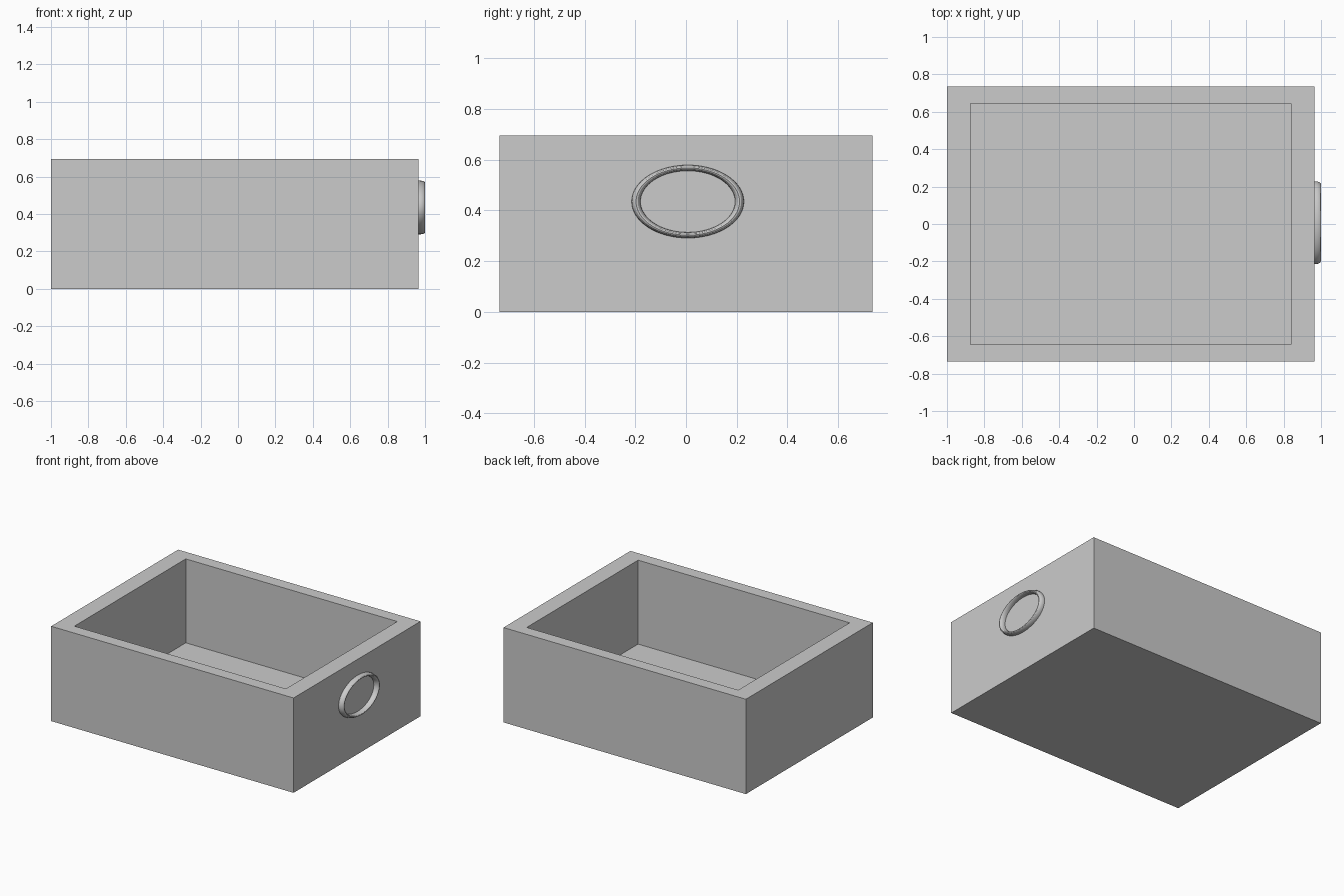
import bpy, bmesh
from mathutils import Matrix, Vector

if "Cube" in bpy.data.objects:
    bpy.data.objects.remove(bpy.data.objects["Cube"])

# Open box: solid block whose top face is inset and pushed down to the floor
X0, X1, HY, H = -1.0, 0.965, 0.735, 0.695
IX0, IX1, IY, FLOOR = -0.875, 0.84, 0.645, 0.08

bm = bmesh.new()
size = Matrix.Diagonal((X1 - X0, 2 * HY, H, 1))
bmesh.ops.create_cube(bm, size=1, matrix=Matrix.Translation(((X0 + X1) / 2, 0, H / 2)) @ size)
bm.normal_update()
top = max(bm.faces, key=lambda f: f.calc_center_median().z)

# rim
bmesh.ops.inset_individual(bm, faces=[top], thickness=0.09)
for v in top.verts:
    v.co.x = IX0 if v.co.x < 0 else IX1
    v.co.y = -IY if v.co.y < 0 else IY

# cavity
floor = bmesh.ops.extrude_discrete_faces(bm, faces=[top])["faces"][0]
for v in floor.verts:
    v.co.z = FLOOR
bmesh.ops.recalc_face_normals(bm, faces=bm.faces)

mesh = bpy.data.meshes.new("drawer_box")
bm.to_mesh(mesh)
bm.free()
bpy.context.collection.objects.link(bpy.data.objects.new("drawer_box", mesh))

# Oval ring pull on the right end, half sunk into the wall
bpy.ops.mesh.primitive_torus_add(major_segments=64, minor_segments=16,
                                 major_radius=0.204, minor_radius=0.0175)
ring = bpy.context.object
ring.name = "ring_pull"
thick = 0.031
shape = (Matrix.Translation((1.0 - thick, 0.007, 0.435))
         @ Matrix.Diagonal((thick / 0.0175, 1, 0.65, 1))
         @ Matrix.Rotation(1.5707963, 4, 'Y'))
ring.data.transform(shape)
bpy.ops.object.shade_smooth_by_angle()
